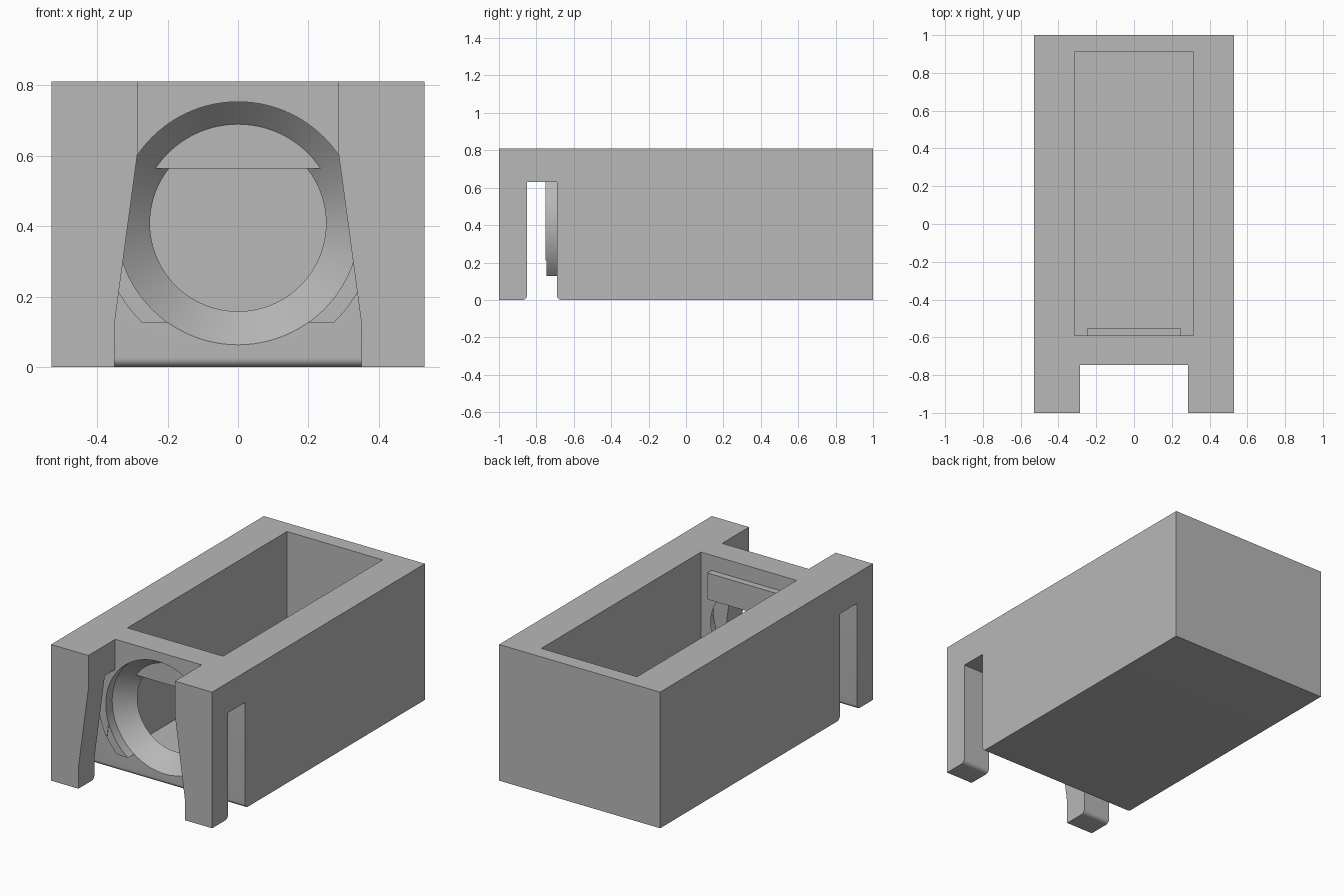
import bpy, bmesh
from math import sin, cos, pi, asin

old = bpy.data.objects.get("Cube")
if old:
    bpy.data.objects.remove(old, do_unlink=True)

grey = bpy.data.materials.new("plain grey")
grey.use_nodes = True
grey.diffuse_color = (0.48, 0.48, 0.48, 1)
grey.node_tree.nodes["Principled BSDF"].inputs["Base Color"].default_value = (0.48, 0.48, 0.48, 1)

BORE_Z = 0.408


def finish(name, bm):
    bmesh.ops.recalc_face_normals(bm, faces=bm.faces)
    mesh = bpy.data.meshes.new(name)
    bm.to_mesh(mesh)
    bm.free()
    mesh.materials.append(grey)
    ob = bpy.data.objects.new(name, mesh)
    bpy.context.collection.objects.link(ob)
    return ob


def prism(name, profile, place, lo, hi):
    """Extrude a 2D profile; place(u, v, w) gives the 3D point."""
    bm = bmesh.new()
    a, b = [[bm.verts.new(place(u, v, w)) for u, v in profile] for w in (lo, hi)]
    n = len(profile)
    bm.faces.new(a)
    bm.faces.new(b[::-1])
    for i in range(n):
        j = (i + 1) % n
        bm.faces.new((a[i], a[j], b[j], b[i]))
    return finish(name, bm)


def along_y(u, v, w):
    return (u, w, v)


def along_x(u, v, w):
    return (w, u, v)


def along_z(u, v, w):
    return (u, v, w)


def rect(x0, x1, y0, y1):
    return [(x0, y0), (x1, y0), (x1, y1), (x0, y1)]


def arc(cx, cy, r, a0, a1, steps):
    return [(cx + r * cos(a0 + (a1 - a0) * i / steps),
             cy + r * sin(a0 + (a1 - a0) * i / steps)) for i in range(steps + 1)]


def lathe_y(name, profile, segments):
    """Solid of revolution about the bore axis from (y, radius) pairs."""
    bm = bmesh.new()
    rings = [[bm.verts.new((r * cos(2 * pi * i / segments), y,
                            BORE_Z + r * sin(2 * pi * i / segments)))
              for i in range(segments)] for y, r in profile]
    bm.faces.new(rings[0])
    bm.faces.new(rings[-1][::-1])
    for a, b in zip(rings, rings[1:]):
        for i in range(segments):
            j = (i + 1) % segments
            bm.faces.new((a[i], a[j], b[j], b[i]))
    return finish(name, bm)


def combine(target, tool, operation):
    mod = target.modifiers.new(tool.name, 'BOOLEAN')
    mod.operation = operation
    mod.solver = 'EXACT'
    mod.object = tool
    tool.hide_render = True
    bpy.context.view_layer.objects.active = target
    bpy.ops.object.modifier_apply(modifier=mod.name)
    bpy.data.objects.remove(tool, do_unlink=True)


# Outer block
housing = prism("housing", rect(-0.53, 0.53, -1, 1), along_z, 0, 0.81)

# Cross slot behind the front arms, with rounded lower edges
f = 0.025
slot = ([(-0.85 - f, -0.05)] + arc(-0.85 - f, f, f, -pi / 2, 0, 8)
        + [(-0.85, 0.63), (-0.69, 0.63)]
        + arc(-0.69 + f, f, f, pi, 1.5 * pi, 8) + [(-0.69 + f, -0.05)])
combine(housing, prism("slot_cutter", slot, along_x, -0.7, 0.7), 'DIFFERENCE')

# Round collar with a flat underside and its top buried in the block
R = 0.392
low, high = asin((0.127 - BORE_Z) / R), asin((0.66 - BORE_Z) / R)
collar = (arc(0, BORE_Z, R, low, high, 24)
          + arc(0, BORE_Z, R, pi - high, pi - low, 24))
combine(housing, prism("collar", collar, along_y, -0.75, -0.66), 'UNION')

# Tapered opening between the arms
half = [(0.35, -0.1), (0.35, 0.127), (0.285, 0.61), (0.285, 0.9)]
opening = half + [(-x, z) for x, z in reversed(half)]
combine(housing, prism("opening_cutter", opening, along_y, -1.1, -0.747), 'DIFFERENCE')

# Open-topped compartment
combine(housing, prism("compartment_cutter", rect(-0.315, 0.315, -0.59, 0.91),
                       along_z, 0.093, 0.9), 'DIFFERENCE')

# Bore: straight collar hole, then a cone into the compartment
bore = [(-0.8, 0.345), (-0.69, 0.345), (-0.59, 0.25), (-0.57, 0.25)]
combine(housing, lathe_y("bore_cutter", bore, 96), 'DIFFERENCE')

# Tab across the top of the bore
combine(housing, prism("tab", rect(-0.245, 0.245, -0.623, -0.55),
                       along_z, 0.563, 0.72), 'UNION')

bpy.ops.object.select_all(action='DESELECT')
housing.select_set(True)
bpy.context.view_layer.objects.active = housing
bpy.ops.object.shade_smooth_by_angle(angle=pi / 9)
